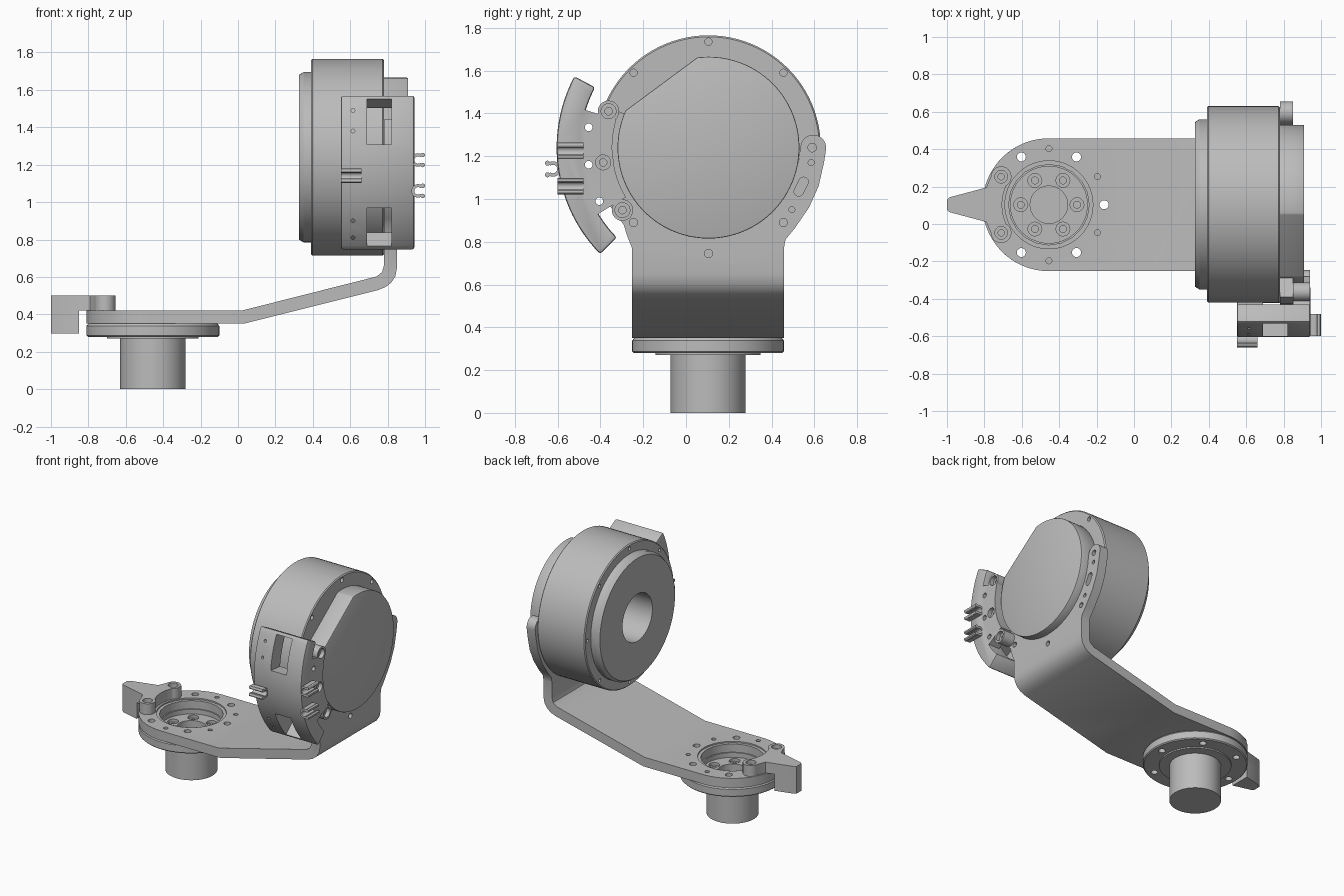
import bpy, bmesh
from math import sin, cos, radians, pi
from mathutils import Vector

cube = bpy.data.objects.get("Cube")
if cube:
    bpy.data.objects.remove(cube)

grey = bpy.data.materials.new("machined_grey")
grey.use_nodes = True
grey.diffuse_color = (0.5, 0.5, 0.5, 1)
grey.node_tree.nodes["Principled BSDF"].inputs["Base Color"].default_value = (0.5, 0.5, 0.5, 1)

MOTOR = (0.105, 1.24)    # y, z of the motor axis
SHAFT = (-0.455, 0.103)  # x, y of the base axis


# ---------- helpers ----------
def place(axis, u, v, h):
    return Vector({"x": (h, u, v), "y": (u, h, v), "z": (u, v, h)}[axis])


def finish(bm, name):
    bmesh.ops.recalc_face_normals(bm, faces=bm.faces)
    mesh = bpy.data.meshes.new(name)
    bm.to_mesh(mesh)
    bm.free()
    mesh.materials.append(grey)
    ob = bpy.data.objects.new(name, mesh)
    bpy.context.collection.objects.link(ob)
    return ob


def arc(c, r, a0, a1, step=4):
    n = max(2, round(abs(a1 - a0) / step))
    angles = [radians(a0 + (a1 - a0) * i / n) for i in range(n + 1)]
    return [(c[0] + r * cos(a), c[1] + r * sin(a)) for a in angles]


def polar(c, r, a):
    return c[0] + r * cos(radians(a)), c[1] + r * sin(radians(a))


def prism(name, axis, pts, lo, hi):
    bm = bmesh.new()
    face = bm.faces.new([bm.verts.new(place(axis, u, v, lo)) for u, v in pts])
    new = bmesh.ops.extrude_face_region(bm, geom=[face])["geom"]
    verts = [g for g in new if isinstance(g, bmesh.types.BMVert)]
    bmesh.ops.translate(bm, verts=verts, vec=place(axis, 0, 0, hi - lo))
    return finish(bm, name)


def disc(name, axis, c, r, lo, hi, sides=24):
    return prism(name, axis, arc(c, r, 0, 360, 360 / sides)[:-1], lo, hi)


def sector(name, axis, c, r0, r1, a0, a1, lo, hi, step=4):
    return prism(name, axis, arc(c, r1, a0, a1, step) + arc(c, r0, a1, a0, step), lo, hi)


def lathe(name, axis, c, profile, sides=96):
    bm = bmesh.new()
    vs = [bm.verts.new((r, 0, h)) for r, h in profile]
    geom = vs + [bm.edges.new(p) for p in zip(vs, vs[1:])]
    bmesh.ops.spin(bm, geom=geom, axis=(0, 0, 1), cent=(0, 0, 0), angle=2 * pi, steps=sides)
    bmesh.ops.remove_doubles(bm, verts=bm.verts, dist=1e-5)
    for v in bm.verts:
        v.co = place(axis, v.co.x + c[0], v.co.y + c[1], v.co.z)
    return finish(bm, name)


def apply(ob, mod):
    bpy.context.view_layer.objects.active = ob
    bpy.ops.object.modifier_apply(modifier=mod.name)


def combine(ob, other, operation="DIFFERENCE"):
    mod = ob.modifiers.new("bool", "BOOLEAN")
    mod.operation, mod.solver, mod.object = operation, "EXACT", other
    apply(ob, mod)
    bpy.data.objects.remove(other)


def bevel(ob, width):
    mod = ob.modifiers.new("bevel", "BEVEL")
    mod.width, mod.segments, mod.limit_method = width, 2, "ANGLE"
    apply(ob, mod)


def drill(ob, axis, c, r, lo, hi):
    combine(ob, disc("cutter", axis, c, r, lo, hi, 20))


def counterbore(ob, axis, c, r, top, depth):
    drill(ob, axis, c, r, top - depth, top + 0.02)
    drill(ob, axis, c, r * 0.5, top - depth - 0.025, top)


# ---------- motor ----------
housing = lathe("motor_housing", "x", MOTOR, [
    (0, 0.74), (0.175, 0.74), (0.175, 0.325), (0.44, 0.325), (0.455, 0.35), (0.455, 0.39),
    (0.518, 0.39), (0.525, 0.397), (0.525, 0.773), (0.518, 0.78), (0, 0.78)])
for k in range(8):
    c = polar(MOTOR, 0.495, 45 * k)
    drill(housing, "x", c, 0.017, 0.755, 0.8)
    drill(housing, "x", c, 0.012, 0.37, 0.41)
cap = prism("motor_end_cap", "x", arc(MOTOR, 0.425, 156, 457, 3.5), 0.77, 0.91)
bevel(cap, 0.006)

# ---------- bent bracket: sheet profile trimmed by its two outlines ----------
bracket = prism("bent_bracket", "y", [
    (-0.9, 0.35), (0.03, 0.35), (0.75, 0.53), (0.79, 0.546), (0.82, 0.57), (0.842, 0.605),
    (0.85, 0.65), (0.85, 1.6), (0.78, 1.6), (0.78, 0.66), (0.77, 0.625), (0.74, 0.602),
    (0.02, 0.42), (-0.9, 0.42)], -0.8, 0.9)
low, high = SHAFT[1] - 0.355, SHAFT[1] + 0.355
top_outline = arc(SHAFT, 0.355, 90, 270) + [
    (0.5, low), (0.5, -0.9), (1.1, -0.9), (1.1, 1), (0.5, 1), (0.5, high)]
combine(bracket, prism("trim", "z", top_outline, 0, 2), "INTERSECT")
side_outline = [(low, 0.2), (high, 0.2), (high, 0.77), (0.465, 0.81), (0.51, 0.865),
                (0.575, 0.96), (0.62, 1.06), (0.645, 1.17)]
side_outline += arc((0.595, 1.24), 0.06, -10, 175, 15) + [(0.525, 1.17), (0.4, 1.1), (-0.2, 1.1)]
side_outline += [polar(MOTOR, 0.4, 158)] + arc(MOTOR, 0.535, 158, 222) + [(low - 0.02, 0.82), (low, 0.77)]
combine(bracket, prism("trim", "x", side_outline, -1.2, 1.2), "INTERSECT")
drill(bracket, "z", SHAFT, 0.215, 0.3, 0.5)
combine(bracket, disc("cutter", "z", SHAFT, 0.235, 0.41, 0.5, 64))
for a in (225, 270, 315):
    drill(bracket, "x", polar(MOTOR, 0.495, a), 0.019, 0.82, 0.9)
for c, r in [((0.59, 1.24), 0.02), ((0.585, 1.17), 0.014), ((0.495, 0.95), 0.014)]:
    drill(bracket, "x", c, r, 0.8, 0.9)
slot = arc((0.55, 1.08), 0.022, -25, 155, 20) + arc((0.527, 1.035), 0.022, 155, 335, 20)
combine(bracket, prism("cutter", "x", slot, 0.75, 0.9))

# ---------- base shaft and flange ----------
flange = lathe("base_flange_and_shaft", "z", SHAFT, [
    (0, 0), (0.175, 0), (0.175, 0.27), (0.245, 0.27), (0.245, 0.28), (0.348, 0.28),
    (0.355, 0.287), (0.355, 0.338), (0.345, 0.35), (0.205, 0.35), (0.205, 0.315),
    (0.1, 0.315), (0.1, 0.26), (0, 0.26)])
for k in range(6):
    counterbore(flange, "z", polar(SHAFT, 0.15, 60 * k), 0.037, 0.315, 0.02)
    for part in (bracket, flange):
        drill(part, "z", polar(SHAFT, 0.295, 60 * k), 0.024, 0.2, 0.5)
for a in (30, 90, 270, 330):
    drill(bracket, "z", polar(SHAFT, 0.3, a), 0.016, 0.39, 0.5)

# ---------- pointed stop on the base ----------
stop = prism("stop_pointer", "z", [(-0.76, -0.06), (-0.79, 0.011), (-0.985, 0.063), (-1, 0.075),
             (-1, 0.131), (-0.985, 0.143), (-0.79, 0.195), (-0.76, 0.266)]
             + arc(SHAFT, 0.25, 151, 209), 0.42, 0.5)
lobes = [(-0.71, 0.253), (-0.71, -0.047)]
for c in lobes:
    combine(stop, disc("lobe", "z", c, 0.055, 0.42, 0.5), "UNION")
for c in lobes:
    counterbore(stop, "z", c, 0.034, 0.5, 0.03)
tooth = prism("stop_tooth", "z", [(-0.85, 0.027), (-0.985, 0.063), (-1, 0.075), (-1, 0.131),
              (-0.985, 0.143), (-0.85, 0.179)], 0.298, 0.43)

# ---------- curved cable cover ----------
cover = sector("cable_cover", "x", MOTOR, 0.6, 0.71, 152, 224.5, 0.55, 0.943, 3)
bevel(cover, 0.012)
combine(cover, sector("rim", "x", MOTOR, 0.45, 0.63, 163, 211, 0.85, 0.94, 3), "UNION")
mounts = [polar(MOTOR, 0.497, a) for a in (160, 188, 216)]
for c in mounts:
    combine(cover, disc("lobe", "x", c, 0.05, 0.85, 0.94), "UNION")
for c in mounts:
    counterbore(cover, "x", c, 0.035, 0.94, 0.03)
for c in [(-0.455, 1.335), (-0.405, 0.99), (-0.455, 1.16)]:
    drill(cover, "x", c, 0.018, 0.5, 1)
for a0, a1 in [(154, 174.5), (202.5, 222)]:
    combine(cover, sector("cutter", "x", MOTOR, 0.55, 0.8, a0, a1, 0.69, 0.82))
for z in (0.81, 0.9, 1.38, 1.49):
    drill(cover, "y", (0.615, z), 0.01, -0.8, -0.3)


# ---------- open spring clips for cables ----------
def clip(name, axis, c, facing, lo, hi):
    sector(name, axis, c, 0.02, 0.036, facing + 50, facing + 310, lo, hi, 15)
    for side in (-1, 1):
        tip = polar(c, 0.037, facing + 47 * side)
        disc(name + "_tip", axis, tip, 0.012, lo, hi, 12)


for i, z in enumerate((1.06, 1.225)):
    clip(f"side_clip_{i + 1}", "y", (0.963, z), 0, -0.6, -0.48)
clip("front_clip", "x", (-0.622, 1.14), 180, 0.55, 0.66)

# ---------- shading ----------
for ob in bpy.context.view_layer.objects:
    ob.select_set(ob.type == "MESH" and grey.name in ob.data.materials)
bpy.context.view_layer.objects.active = housing
bpy.ops.object.shade_smooth_by_angle(angle=radians(30))
